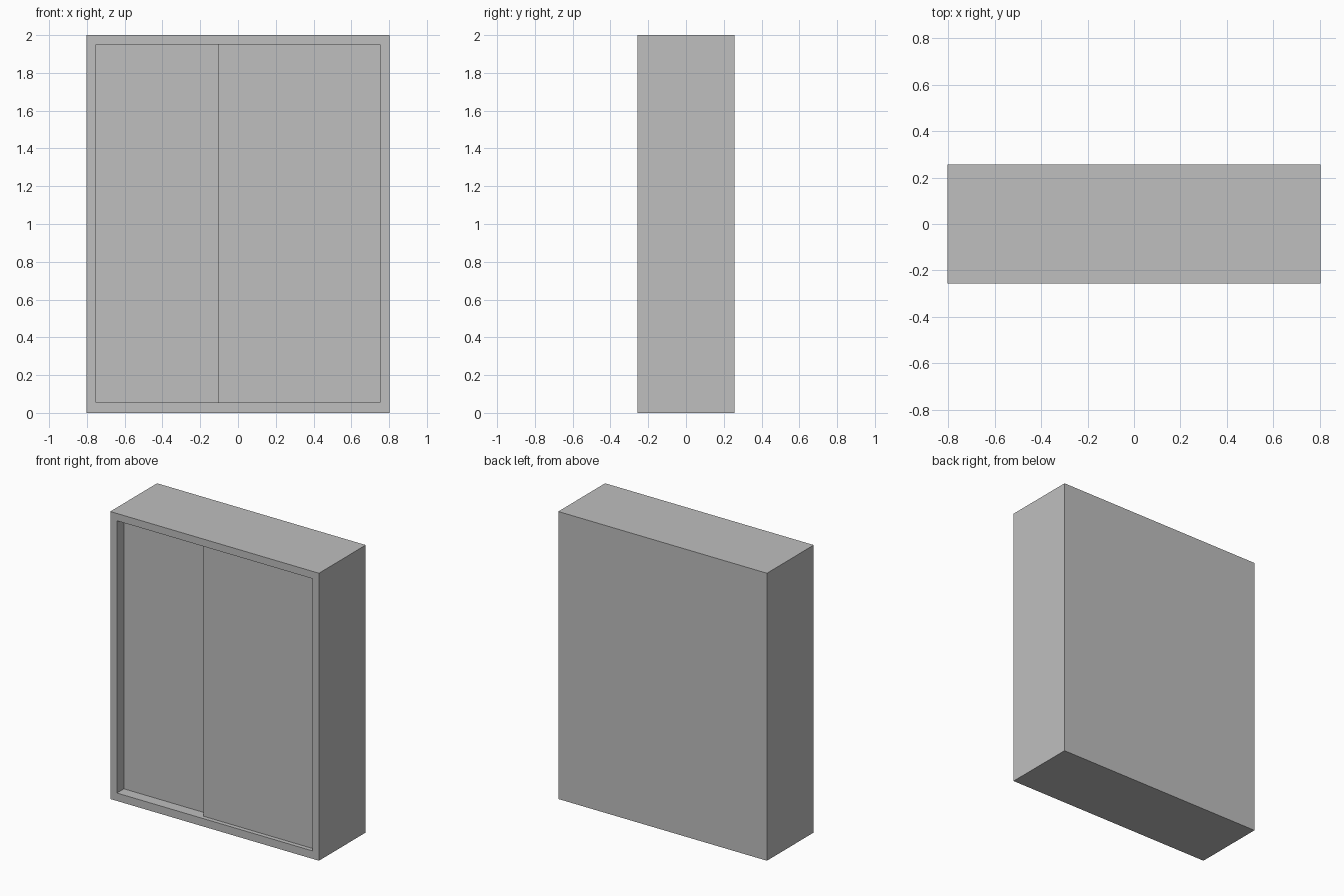
import bpy
import bmesh
from mathutils import Matrix, Vector

default_cube = bpy.data.objects.get("Cube")
if default_cube:
    bpy.data.objects.remove(default_cube, do_unlink=True)

# Overall size and opening
HALF_W, HALF_D, HEIGHT = 0.803, 0.257, 2.0
BOARD = 0.051
IN_X, IN_LOW, IN_HIGH = HALF_W - BOARD, 0.055, HEIGHT - BOARD
DOOR = 0.047
SPLIT = -0.105

grey = bpy.data.materials.new("plain grey")
grey.use_nodes = True
colour = (0.52, 0.52, 0.52, 1.0)
grey.diffuse_color = colour
grey.node_tree.nodes["Principled BSDF"].inputs["Base Color"].default_value = colour


def box(name, low, high):
    """Flat-sided board spanning two opposite corners."""
    low, high = Vector(low), Vector(high)
    bm = bmesh.new()
    bmesh.ops.create_cube(bm, size=1.0)
    bm.transform(Matrix.Translation((low + high) / 2) @ Matrix.Diagonal((*(high - low), 1)))
    mesh = bpy.data.meshes.new(name)
    bm.to_mesh(mesh)
    bm.free()
    mesh.materials.append(grey)
    obj = bpy.data.objects.new(name, mesh)
    bpy.context.collection.objects.link(obj)
    return obj


# Carcass: one solid block with the door opening cut back from the front
carcass = box("carcass", (-HALF_W, -HALF_D, 0), (HALF_W, HALF_D, HEIGHT))
cutter = box("opening_cutter", (-IN_X, -HALF_D - 0.1, IN_LOW), (IN_X, HALF_D - BOARD, IN_HIGH))
cutter.hide_render = True
cutter.hide_viewport = True
cutter.display_type = 'WIRE'
cut = carcass.modifiers.new("door opening", 'BOOLEAN')
cut.operation = 'DIFFERENCE'
cut.solver = 'EXACT'
cut.object = cutter

# Sliding doors: the left one runs in front, the right one behind it
front_track = -HALF_D + 0.03
back_track = front_track + DOOR
box("left_door", (SPLIT, front_track, IN_LOW), (IN_X, back_track, IN_HIGH))
box("right_door", (-IN_X, back_track, IN_LOW), (-SPLIT, back_track + DOOR, IN_HIGH))
